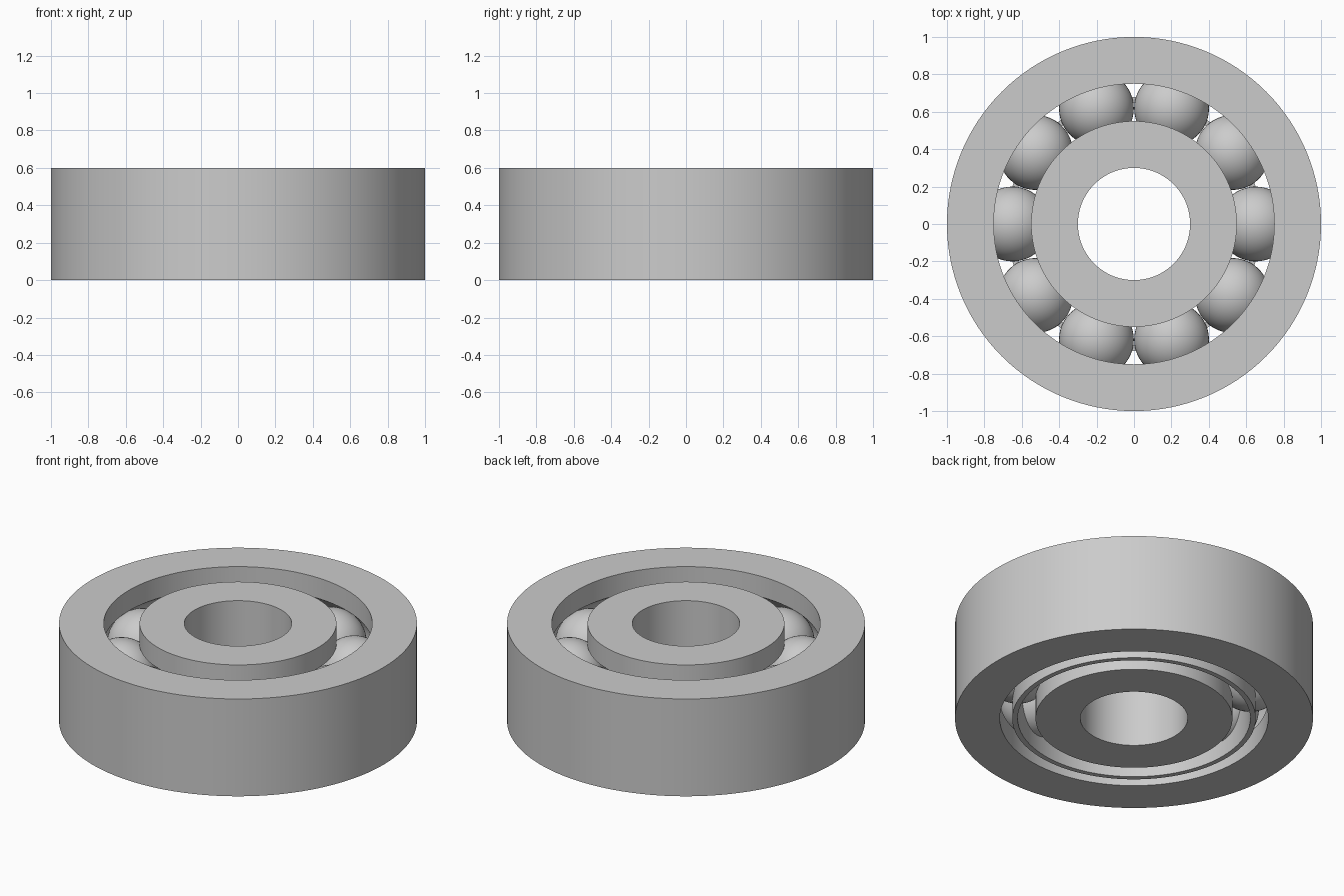
import bpy
import bmesh
from math import radians, sin, cos, pi, sqrt
from mathutils import Matrix, Vector

SEGMENTS = 128
HEIGHT, MID = 0.6, 0.3
PITCH, BALL = 0.65, 0.2
BALL_COUNT = 10

cube = bpy.data.objects.get("Cube")
if cube:
    bpy.data.objects.remove(cube, do_unlink=True)

steel = bpy.data.materials.new("steel_grey")
steel.use_nodes = True
colour = (0.6, 0.6, 0.6, 1)
steel.diffuse_color = colour
steel.node_tree.nodes["Principled BSDF"].inputs["Base Color"].default_value = colour


def finish(name, bm):
    bmesh.ops.recalc_face_normals(bm, faces=bm.faces)
    mesh = bpy.data.meshes.new(name)
    bm.to_mesh(mesh)
    bm.free()
    obj = bpy.data.objects.new(name, mesh)
    bpy.context.collection.objects.link(obj)
    mesh.materials.append(steel)
    bpy.ops.object.select_all(action="DESELECT")
    obj.select_set(True)
    bpy.context.view_layer.objects.active = obj
    bpy.ops.object.shade_smooth_by_angle(angle=radians(30))
    return obj


def lathe(name, profile):
    """Turn a closed (radius, z) profile around the z axis."""
    bm = bmesh.new()
    verts = [bm.verts.new((r, 0, z)) for r, z in profile]
    edges = [bm.edges.new((a, b)) for a, b in zip(verts, verts[1:] + verts[:1])]
    bmesh.ops.spin(bm, geom=verts + edges, cent=(0, 0, 0), axis=(0, 0, 1),
                   angle=2 * pi, steps=SEGMENTS)
    bmesh.ops.remove_doubles(bm, verts=bm.verts, dist=0.0001)
    return finish(name, bm)


def race(name, plain, grooved):
    """Ring with a plain wall and a wall carrying a round ball groove."""
    side = 1 if grooved > PITCH else -1
    half = sqrt(BALL ** 2 - (grooved - PITCH) ** 2)
    steps = 20
    limit = Vector((abs(grooved - PITCH), half)).angle_signed(Vector((1, 0)))
    groove = []
    for i in range(steps + 1):
        a = abs(limit) * (2 * i / steps - 1)
        groove.append((PITCH + side * BALL * cos(a), MID + BALL * sin(a)))
    return lathe(name, [(plain, 0), (grooved, 0)] + groove
                 + [(grooved, HEIGHT), (plain, HEIGHT)])


# Outer and inner races
race("outer_race", 1.0, 0.75)
race("inner_race", 0.3, 0.55)

# Thin cage sleeve under the balls
lathe("cage", [(0.65, 0), (0.68, 0), (0.68, MID), (0.65, MID)])

# Balls, evenly spaced in the groove
for i in range(BALL_COUNT):
    a = 2 * pi * i / BALL_COUNT
    bm = bmesh.new()
    bmesh.ops.create_uvsphere(
        bm, u_segments=48, v_segments=24, radius=BALL,
        matrix=Matrix.Translation((PITCH * cos(a), PITCH * sin(a), MID)))
    finish(f"ball_{i + 1}", bm)
